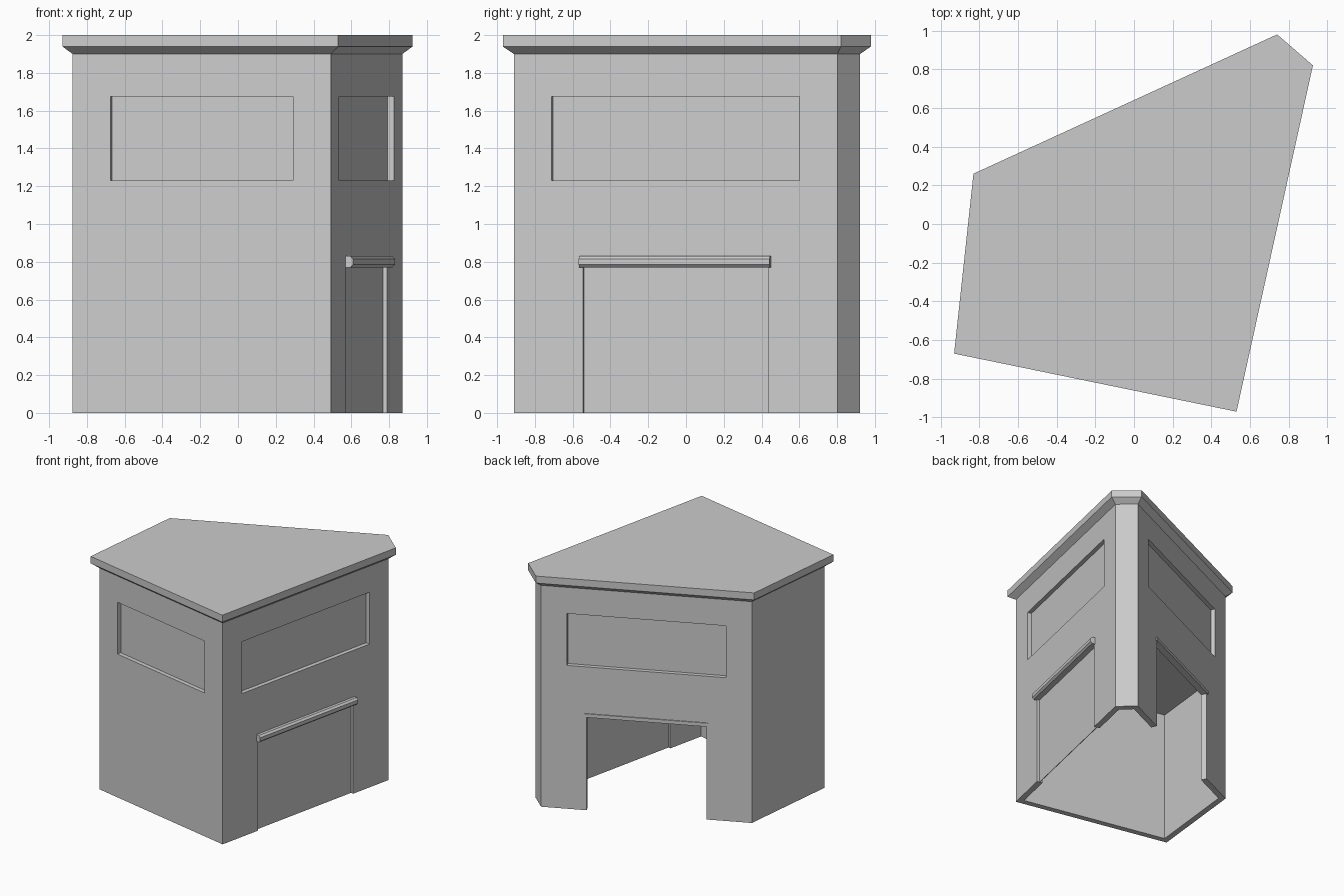
import bpy, bmesh
from mathutils import Vector

if "Cube" in bpy.data.objects:
    bpy.data.objects.remove(bpy.data.objects["Cube"], do_unlink=True)

grey = bpy.data.materials.new("light_grey")
grey.use_nodes = True
grey.diffuse_color = (0.6, 0.6, 0.6, 1)
grey.node_tree.nodes["Principled BSDF"].inputs["Base Color"].default_value = (0.6, 0.6, 0.6, 1)


def loft(name, rings):
    """Closed solid through a list of (outline, height) rings."""
    bm = bmesh.new()
    loops = [[bm.verts.new((p.x, p.y, z)) for p in pts] for pts, z in rings]
    bm.faces.new(loops[0][::-1])
    bm.faces.new(loops[-1])
    for low, high in zip(loops, loops[1:]):
        for i in range(len(low)):
            j = (i + 1) % len(low)
            bm.faces.new((low[i], low[j], high[j], high[i]))
    bmesh.ops.recalc_face_normals(bm, faces=bm.faces)
    mesh = bpy.data.meshes.new(name)
    bm.to_mesh(mesh)
    bm.free()
    mesh.materials.append(grey)
    obj = bpy.data.objects.new(name, mesh)
    bpy.context.collection.objects.link(obj)
    return obj


def edge_frame(pts, i):
    a, b = pts[i], pts[(i + 1) % len(pts)]
    along = (b - a).normalized()
    return a, b, along, Vector((along.y, -along.x))


def inset(pts, d):
    """Move every edge of a convex outline inwards by d."""
    result = []
    for i in range(len(pts)):
        n0, n1 = edge_frame(pts, i - 1)[3], edge_frame(pts, i)[3]
        result.append(pts[i] - (n0 + n1) * d / (1 + n0.dot(n1)))
    return result


def wall_strip(i, margin, near, far):
    """Outline along wall i, between two offsets from its outer face."""
    a, b, along, out = edge_frame(walls, i)
    a, b = a + along * margin, b - along * margin
    return [a + out * near, b + out * near, b + out * far, a + out * far]


def cut(obj, cutter):
    mod = obj.modifiers.new("cut", 'BOOLEAN')
    mod.operation = 'DIFFERENCE'
    mod.solver = 'EXACT'
    mod.object = cutter
    bpy.context.view_layer.objects.active = obj
    bpy.ops.object.modifier_apply(modifier=mod.name)
    bpy.data.objects.remove(cutter, do_unlink=True)


# Outlines, anticlockwise from the front left corner
eaves = [Vector(p) for p in ((-0.93, -0.67), (0.53, -0.97), (0.925, 0.82),
                             (0.74, 0.98), (-0.83, 0.26))]
walls = inset(eaves, 0.05)
FRONT, RIGHT, BACK = 0, 1, 3
THICK = 0.05

# Walls with an open-bottomed room
building = loft("building_walls", [(walls, 0), (walls, 1.9)])
cut(building, loft("room_cutter", [(inset(walls, THICK), -0.1), (inset(walls, THICK), 1.16)]))

# Recessed window panels
for side in (FRONT, RIGHT, BACK):
    hole = wall_strip(side, 0.205, 0.1, -0.036)
    cut(building, loft("window_cutter", [(hole, 1.23), (hole, 1.675)]))

# Door openings
for side, margin, top in ((RIGHT, 0.375, 0.77), (BACK, 0.36, 0.8)):
    hole = wall_strip(side, margin, 0.1, -0.12)
    cut(building, loft("door_cutter", [(hole, -0.1), (hole, top)]))

# Closed door panel on the right side
panel = wall_strip(RIGHT, 0.375, -0.023, -0.028)
loft("door_panel", [(panel, 0), (panel, 0.77)])

# Chamfered lintel over the right door, thin one over the back opening
edge, full = wall_strip(RIGHT, 0.36, 0.025, -0.02), wall_strip(RIGHT, 0.36, 0.04, -0.02)
loft("right_lintel", [(edge, 0.77), (full, 0.785), (full, 0.815), (edge, 0.83)])
thin = wall_strip(BACK, 0.345, 0.008, -0.02)
loft("back_lintel", [(thin, 0.8), (thin, 0.83)])

# Flat roof slab with sloping underside
loft("roof", [(walls, 1.9), (eaves, 1.94), (eaves, 2.0)])
